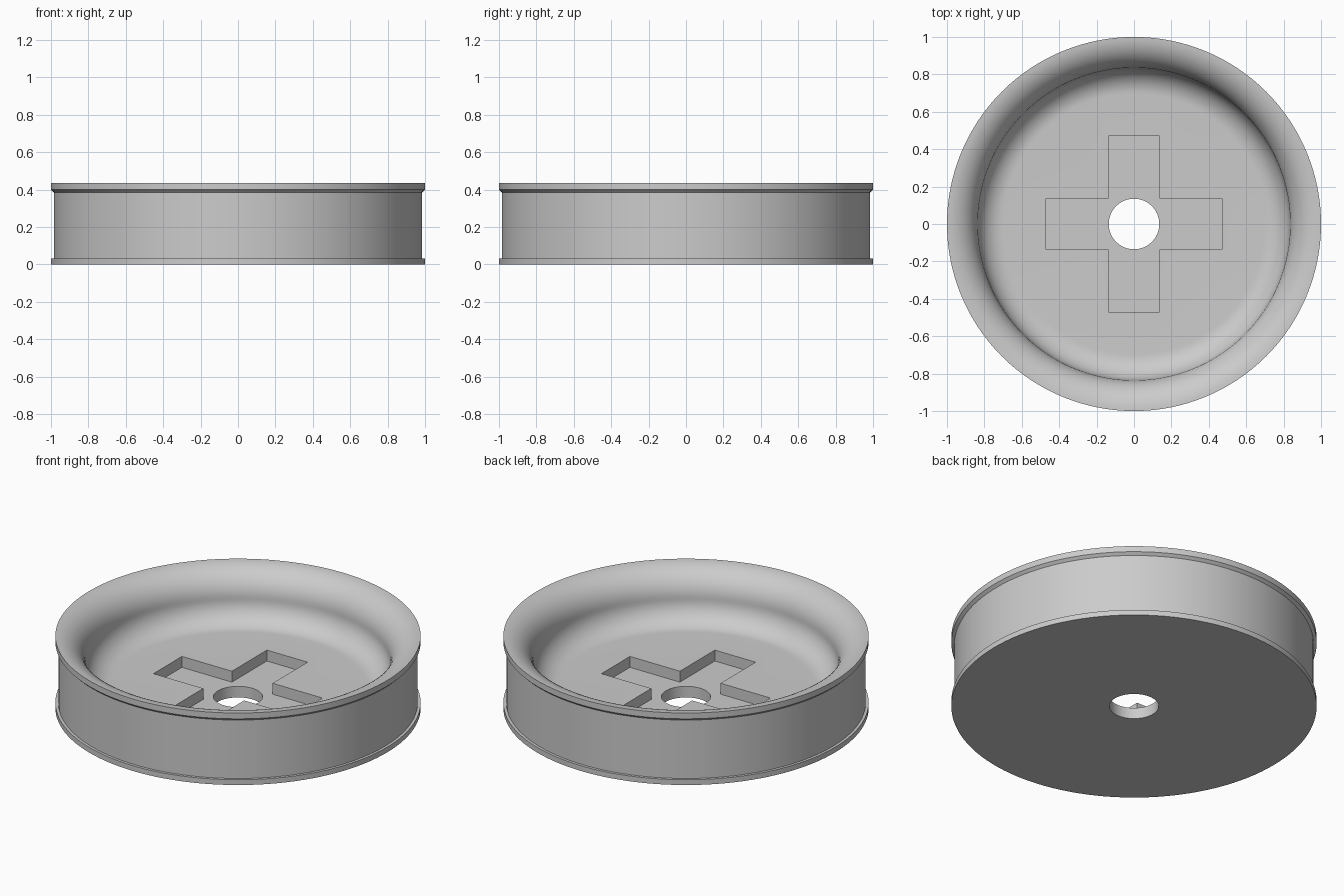
import bpy
import bmesh
from math import pi, sin, cos, radians

cube = bpy.data.objects.get("Cube")
if cube:
    bpy.data.objects.remove(cube, do_unlink=True)

SEGMENTS = 128
RIM_Z, FLOOR_Z, POCKET_Z = 0.435, 0.133, 0.067
THROAT_R, THROAT_Z = 0.835, 0.27
HOLE_R, ARM_HALF, ARM_LEN = 0.135, 0.136, 0.47

grey = bpy.data.materials.new("plain grey")
grey.use_nodes = True
colour = (0.6, 0.6, 0.6, 1)
grey.diffuse_color = colour
grey.node_tree.nodes["Principled BSDF"].inputs["Base Color"].default_value = colour


def make_object(name, bm):
    bmesh.ops.recalc_face_normals(bm, faces=bm.faces[:])
    mesh = bpy.data.meshes.new(name)
    bm.to_mesh(mesh)
    bm.free()
    mesh.materials.append(grey)
    obj = bpy.data.objects.new(name, mesh)
    bpy.context.collection.objects.link(obj)
    return obj


def arc(cx, cz, r, start, end, steps=14):
    angles = [radians(start + (end - start) * i / steps) for i in range(steps + 1)]
    return [(cx + r * cos(a), cz + r * sin(a)) for a in angles]


def lathe(name, profile):
    bm = bmesh.new()
    verts = [bm.verts.new((r, 0, z)) for r, z in profile]
    edges = [bm.edges.new(pair) for pair in zip(verts, verts[1:])]
    bmesh.ops.spin(bm, geom=verts + edges, cent=(0, 0, 0), axis=(0, 0, 1),
                   angle=2 * pi, steps=SEGMENTS, use_duplicate=False)
    bmesh.ops.remove_doubles(bm, verts=bm.verts[:], dist=1e-5)
    return make_object(name, bm)


def prism(name, outline, bottom, top):
    bm = bmesh.new()
    face = bm.faces.new([bm.verts.new((x, y, bottom)) for x, y in outline])
    result = bmesh.ops.extrude_face_region(bm, geom=[face])
    raised = [v for v in result["geom"] if isinstance(v, bmesh.types.BMVert)]
    bmesh.ops.translate(bm, verts=raised, vec=(0, 0, top - bottom))
    return make_object(name, bm)


def cut(target, cutter):
    cutter.hide_render = True
    mod = target.modifiers.new("cut", "BOOLEAN")
    mod.operation = "DIFFERENCE"
    mod.solver = "EXACT"
    mod.object = cutter
    bpy.context.view_layer.objects.active = target
    bpy.ops.object.modifier_apply(modifier=mod.name)
    bpy.data.objects.remove(cutter, do_unlink=True)


# Round body: flanged outer wall, rolled lip, then a cove down to the floor
lip_r = 1 - THROAT_R
cove_r = THROAT_Z - FLOOR_Z
outer_wall = [(0, 0), (1, 0), (1, 0.032), (0.984, 0.032), (0.984, 0.385), (1, 0.4)]
lip = arc(1, RIM_Z - lip_r, lip_r, 90, 180)
cove = arc(THROAT_R - cove_r, THROAT_Z, cove_r, 0, -90)
wheel = lathe("wheel_body", outer_wall + lip + cove[1:] + [(0, FLOOR_Z)])

# Cross-shaped pocket sunk in the floor
corner = [(ARM_LEN, -ARM_HALF), (ARM_LEN, ARM_HALF), (ARM_HALF, ARM_HALF)]
cross = []
for turn in range(4):
    cross += corner
    corner = [(-y, x) for x, y in corner]
cut(wheel, prism("cross_cutter", cross, POCKET_Z, RIM_Z))

# Axle hole through the centre
circle = arc(0, 0, HOLE_R, 0, 360, 64)[:-1]
cut(wheel, prism("hole_cutter", circle, -0.1, RIM_Z))

bpy.ops.object.select_all(action="DESELECT")
wheel.select_set(True)
bpy.context.view_layer.objects.active = wheel
bpy.ops.object.shade_smooth_by_angle(angle=radians(30))
